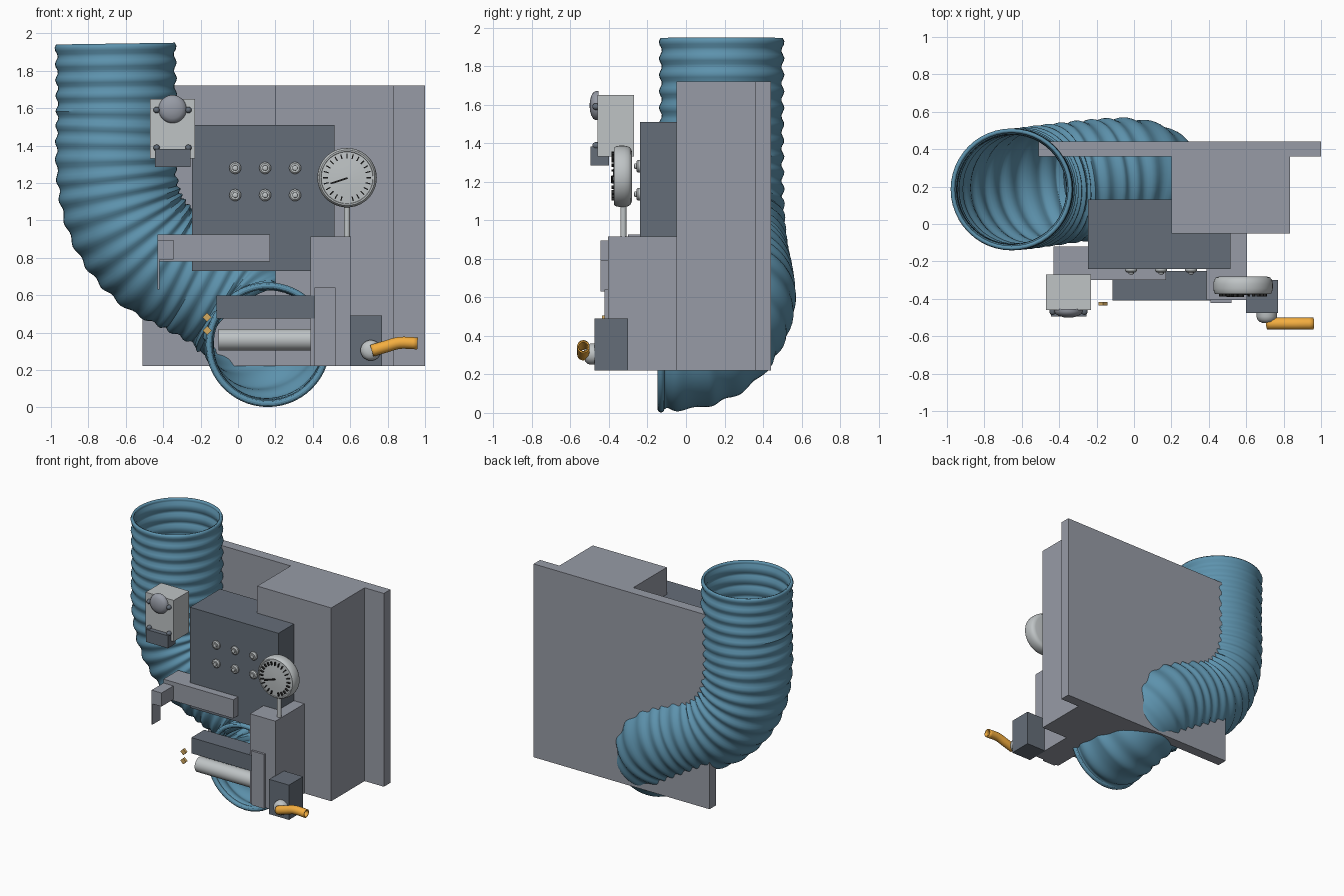
import bpy, bmesh
from math import pi, sin, cos, radians
from mathutils import Vector, Matrix

if "Cube" in bpy.data.objects:
    bpy.data.objects.remove(bpy.data.objects["Cube"])


def mat(name, rgb):
    m = bpy.data.materials.new(name)
    m.diffuse_color = (*rgb, 1)
    m.use_nodes = True
    m.node_tree.nodes["Principled BSDF"].inputs["Base Color"].default_value = m.diffuse_color
    return m


BLUE = mat("hose_blue", (0.11, 0.29, 0.42))
GREY = mat("plate_grey", (0.31, 0.33, 0.38))
DARK = mat("panel_dark", (0.13, 0.155, 0.19))
LIGHT = mat("light_grey", (0.52, 0.55, 0.56))
BLACK = mat("mark_black", (0.02, 0.02, 0.02))
ORANGE = mat("orange", (0.9, 0.42, 0.05))
BRASS = mat("brass", (0.65, 0.4, 0.12))


def finish(name, bm, m, smooth=False, recalc=True):
    if recalc:
        bmesh.ops.recalc_face_normals(bm, faces=bm.faces)
    me = bpy.data.meshes.new(name)
    bm.to_mesh(me)
    bm.free()
    ob = bpy.data.objects.new(name, me)
    bpy.context.collection.objects.link(ob)
    if m:
        me.materials.append(m)
    if smooth:
        bpy.ops.object.select_all(action='DESELECT')
        bpy.context.view_layer.objects.active = ob
        ob.select_set(True)
        bpy.ops.object.shade_smooth_by_angle(angle=radians(40))
    return ob


def box(name, x, y, z, m, spin=0):
    """Box from (min, max) ranges, optionally turned about y."""
    bm = bmesh.new()
    c = Vector([(r[0] + r[1]) / 2 for r in (x, y, z)])
    s = [r[1] - r[0] for r in (x, y, z)]
    bmesh.ops.create_cube(bm, size=1, matrix=Matrix.Translation(c)
                          @ Matrix.Rotation(spin, 4, 'Y') @ Matrix.Diagonal((*s, 1)))
    return finish(name, bm, m)


def lathe(name, x, z, profile, m, n=32):
    """Spin (radius, y) points about an axis along y; closed with end caps."""
    bm = bmesh.new()
    rings = [[bm.verts.new((x + r * cos(2 * pi * i / n), y, z + r * sin(2 * pi * i / n)))
              for i in range(n)] for r, y in profile]
    for a, b in zip(rings, rings[1:]):
        for i in range(n):
            bm.faces.new((a[i], a[i - 1], b[i - 1], b[i]))
    bm.faces.new(rings[0])
    bm.faces.new(rings[-1])
    return finish(name, bm, m, True)


def rod(name, a, b, r, m, n=24):
    a, b = Vector(a), Vector(b)
    bm = bmesh.new()
    rot = (b - a).to_track_quat('Z', 'Y').to_matrix().to_4x4()
    bmesh.ops.create_cone(bm, cap_ends=True, segments=n, radius1=r, radius2=r,
                          depth=(b - a).length, matrix=Matrix.Translation((a + b) / 2) @ rot)
    return finish(name, bm, m, True)


def sample(pts, per):
    """Catmull-Rom curve through the points."""
    P = [Vector(p) for p in pts]
    P = [2 * P[0] - P[1]] + P + [2 * P[-1] - P[-2]]
    out = []
    for a, b, c, d in zip(P, P[1:], P[2:], P[3:]):
        for k in range(per):
            t = k / per
            out.append(0.5 * (2 * b + (c - a) * t + (2 * a - 5 * b + 4 * c - d) * t * t
                              + (3 * b - a - 3 * c + d) * t ** 3))
    return out + [P[-2]]


def tube(name, path, radius, m, wall, n=48):
    """Open tube along a path; radius is a function of travelled length."""
    bm = bmesh.new()
    rings, dist, side = [], 0, Vector((0, 1, 0.01))
    for i, p in enumerate(path):
        t = (path[min(i + 1, len(path) - 1)] - path[max(i - 1, 0)]).normalized()
        side = (side - t * side.dot(t)).normalized()
        up = t.cross(side)
        if i:
            dist += (p - path[i - 1]).length
        r = radius(dist)
        rings.append([bm.verts.new(p + r * (side * cos(2 * pi * k / n) + up * sin(2 * pi * k / n)))
                      for k in range(n)])
    for a, b in zip(rings, rings[1:]):
        for k in range(n):
            bm.faces.new((a[k - 1], a[k], b[k], b[k - 1]))
    ob = finish(name, bm, m, True, recalc=False)
    s = ob.modifiers.new("wall", 'SOLIDIFY')
    s.thickness, s.offset = wall, -1
    return ob


# Corrugated hose with its front rim
hose_path = sample([(-0.655, 0.185, 1.945), (-0.65, 0.185, 1.6), (-0.65, 0.185, 1.25),
                    (-0.59, 0.19, 1.0), (-0.44, 0.21, 0.81), (-0.22, 0.235, 0.69),
                    (0.0, 0.24, 0.56), (0.12, 0.16, 0.41), (0.16, 0.02, 0.34),
                    (0.16, -0.13, 0.335)], 20)
tube("hose", hose_path, lambda d: 0.318 + 0.008 * sin(2 * pi * d / 0.085), BLUE, 0.018)
bpy.ops.mesh.primitive_torus_add(major_radius=0.315, minor_radius=0.018, major_segments=56,
                                 minor_segments=12, location=(0.16, -0.13, 0.335),
                                 rotation=(pi / 2, 0, 0))
rim = bpy.context.object
rim.name = "hose_rim"
rim.data.materials.append(BLUE)
bpy.ops.object.shade_smooth_by_angle()

# Backing plate, cabinet and control panel
box("back_plate", (-0.51, 1.0), (0.36, 0.44), (0.22, 1.72), GREY)
box("cabinet", (0.20, 0.835), (-0.05, 0.36), (0.22, 1.72), GREY)
box("control_panel", (-0.245, 0.515), (-0.24, 0.13), (0.73, 1.51), DARK)
for i in range(3):
    for j in range(2):
        x, z = -0.015 + 0.16 * i, 1.28 - 0.145 * j
        lathe(f"button_{i}_{j}", x, z, [(0.032, -0.235), (0.032, -0.25), (0.024, -0.258),
                                        (0.015, -0.258), (0.014, -0.267), (0.006, -0.27)], LIGHT, 20)

# Lower housing and strip
box("lower_housing", (0.387, 0.605), (-0.405, -0.05), (0.22, 0.915), GREY)
box("housing_strip", (0.41, 0.52), (-0.422, -0.40), (0.22, 0.64), GREY)

# Arms reaching left
box("upper_bar", (-0.43, 0.17), (-0.30, -0.12), (0.78, 0.925), GREY)
box("bracket", (-0.43, -0.345), (-0.445, -0.30), (0.79, 0.895), GREY)
box("bracket_blade", (-0.43, -0.421), (-0.445, -0.35), (0.63, 0.80), GREY)
box("lower_bar", (-0.115, 0.41), (-0.408, -0.25), (0.475, 0.597), DARK)
rod("roller", (-0.105, -0.325, 0.362), (0.40, -0.325, 0.362), 0.057, LIGHT, 32)
for i, z in enumerate((0.482, 0.411)):
    box(f"brass_pin_{i}", (-0.182, -0.148), (-0.437, -0.417), (z - 0.017, z + 0.017), BRASS, pi / 4)

# Pressure gauge
gx, gz = 0.583, 1.228
lathe("gauge_body", gx, gz, [(0.125, -0.28), (0.145, -0.286), (0.155, -0.30), (0.159, -0.32),
                             (0.159, -0.345), (0.155, -0.365), (0.148, -0.375), (0.14, -0.375),
                             (0.138, -0.371), (0.07, -0.376), (0.01, -0.379)], LIGHT, 48)
for i in range(24):
    a = 2 * pi * i / 24
    if abs(a - 1.5 * pi) > 0.1:
        x, z = gx + 0.116 * cos(a), gz + 0.116 * sin(a)
        box(f"gauge_tick_{i}", (x - 0.013, x + 0.013), (-0.388, -0.368), (z - 0.003, z + 0.003), BLACK, -a)
box("gauge_needle", (gx - 0.09, gx + 0.005), (-0.39, -0.376), (gz - 0.021, gz - 0.012), BLACK, radians(-18))
rod("gauge_stem", (gx, -0.325, 0.90), (gx, -0.325, 1.09), 0.016, LIGHT)

# Valve with lever
box("valve_box", (0.60, 0.77), (-0.475, -0.30), (0.22, 0.49), DARK)
lathe("valve_hub", 0.71, 0.305, [(0.055, -0.47), (0.055, -0.495), (0.05, -0.51), (0.04, -0.522),
                                 (0.02, -0.53)], LIGHT, 28)
lever = sample([(0.715, -0.533, 0.303), (0.79, -0.533, 0.325), (0.865, -0.533, 0.345),
                (0.96, -0.533, 0.342)], 4)
tube("valve_lever", lever, lambda d: 0.032, ORANGE, 0.008, 20)

# Upper left lamp unit
box("lamp_box", (-0.47, -0.23), (-0.46, -0.27), (1.33, 1.65), LIGHT)
box("lamp_clip", (-0.445, -0.255), (-0.495, -0.40), (1.285, 1.382), DARK)
lathe("lamp_knob", -0.35, 1.595, [(0.075, -0.455), (0.075, -0.468), (0.068, -0.482),
                                  (0.05, -0.492), (0.025, -0.499), (0.005, -0.5)], GREY, 36)
for i, x in enumerate((-0.435, -0.265)):
    for j, z in enumerate((1.59, 1.388)):
        lathe(f"lamp_screw_{i}_{j}", x, z, [(0.017, -0.455), (0.017, -0.472), (0.012, -0.482),
                                            (0.004, -0.486)], DARK, 16)
